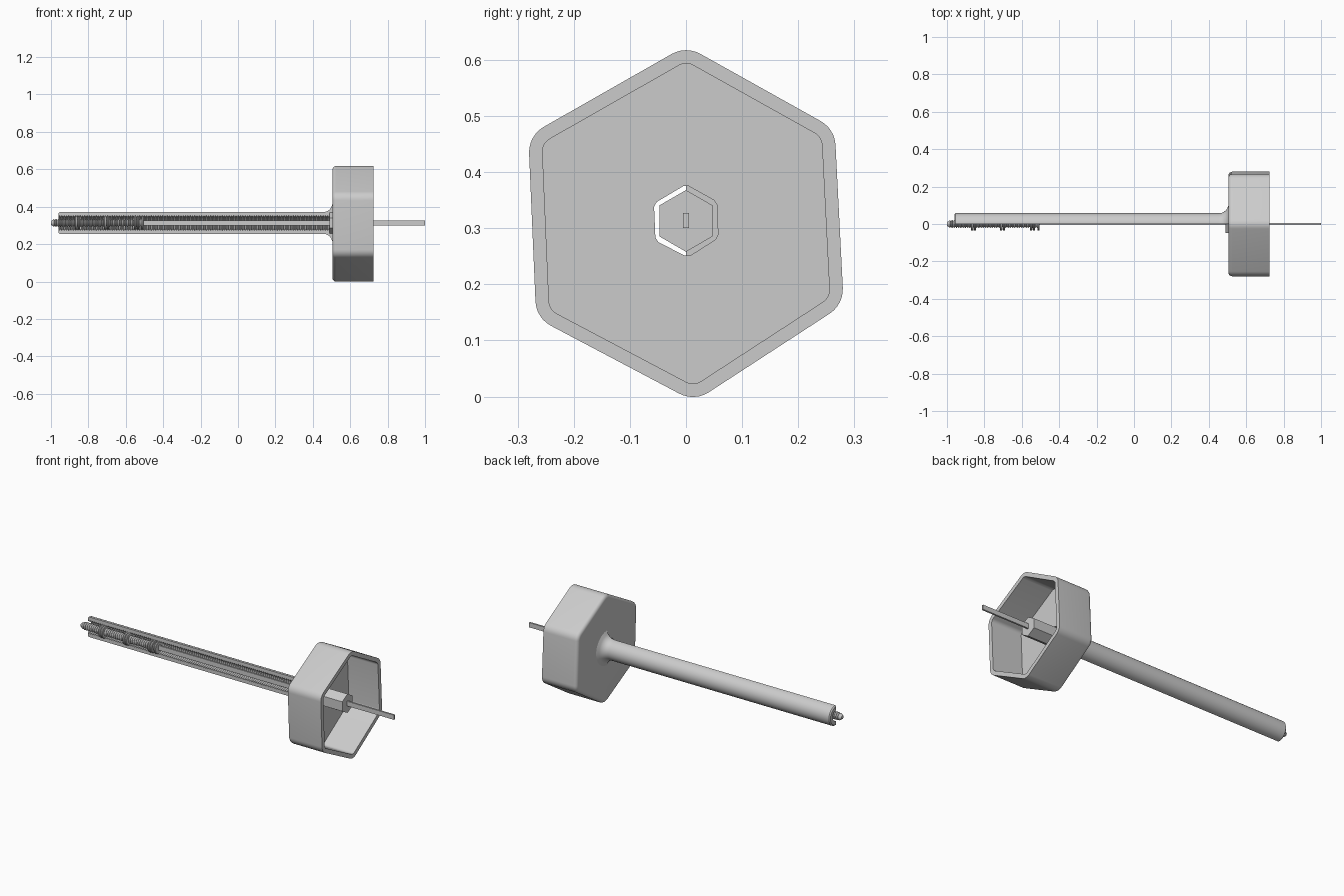
import bpy, bmesh, math
from mathutils import Vector

if "Cube" in bpy.data.objects:
    bpy.data.objects.remove(bpy.data.objects["Cube"])

CZ = 0.313  # height of the long axis


def make(name, loops, close_loop=True, close_sections=False, cap=False, smooth=True):
    """Skin a list of equal-length point loops."""
    bm = bmesh.new()
    rings = [[bm.verts.new(p) for p in lp] for lp in loops]
    n, m = len(rings[0]), len(rings)
    for i in range(m if close_sections else m - 1):
        a, b = rings[i], rings[(i + 1) % m]
        for j in range(n if close_loop else n - 1):
            k = (j + 1) % n
            bm.faces.new((a[j], a[k], b[k], b[j]))
    if cap:
        bm.faces.new(rings[0][::-1])
        bm.faces.new(rings[-1])
    bmesh.ops.recalc_face_normals(bm, faces=bm.faces)
    me = bpy.data.meshes.new(name)
    bm.to_mesh(me)
    bm.free()
    ob = bpy.data.objects.new(name, me)
    bpy.context.collection.objects.link(ob)
    if smooth:
        bpy.ops.object.select_all(action='DESELECT')
        ob.select_set(True)
        bpy.context.view_layer.objects.active = ob
        bpy.ops.object.shade_smooth_by_angle(angle=math.radians(30))
    return ob


def ring(x, r, n, sweep=2 * math.pi):
    steps = n if sweep > 6 else n - 1
    return [(x, r * math.sin(sweep * j / steps), CZ + r * math.cos(sweep * j / steps))
            for j in range(n)]


# --- hexagonal cup, open towards +x ---
HEX = [Vector(p) for p in ((0, .625), (.265, .477), (.281, .164),
                           (.015, -.009), (-.267, .14), (-.281, .465))]


def hex_loop(x, inset, rad, seg=7):
    """Rounded hexagon, offset inwards by inset."""
    pts = []
    for i, c in enumerate(HEX):
        d1 = (c - HEX[i - 1]).normalized()
        d2 = (HEX[(i + 1) % 6] - c).normalized()
        n1, n2 = Vector((-d1.y, d1.x)), Vector((-d2.y, d2.x))
        mid = (n1 + n2) / (1 + n1.dot(n2))
        centre = c - mid * (inset + rad)
        for k in range(seg):
            d = n1.slerp(n2, k / (seg - 1))
            p = centre + d * rad
            pts.append((x, p.x, p.y))
    return pts


def hole_loop(x, r):
    out = []
    for _, y, z in hex_loop(x, 0, .05):
        d = Vector((y, z - CZ)).normalized() * r
        out.append((x, d.x, CZ + d.y))
    return out


X0, X1, B = .505, .725, .02
cup = [hole_loop(X0, .062)]
for k in range(6):
    a = k / 5 * math.pi / 2
    ins = B * (1 - math.sin(a))
    cup.append(hex_loop(X0 + B * (1 - math.cos(a)), ins, .052 - ins))
cup += [hex_loop(X1, 0, .052), hex_loop(X1, .024, .026),
        hex_loop(X0 + .025, .024, .026), hole_loop(X0 + .025, .062)]
make("cup", cup, close_sections=True)

# --- half tube with flared root and ribbed bore ---
TX0, TX1, N = -.96, .51, 240
outer, inner = [], []
for i in range(N + 1):
    x = TX0 + (TX1 - TX0) * i / N
    t = min(max(x - .455, 0), .05)
    outer.append((x, .058 + .05 - math.sqrt(.05 ** 2 - t * t)))
    inner.append((x, .040 if i % 2 else .031))
outer[0] = (TX0, .052)
section = outer + inner[::-1]
tube = make("half_tube", [ring(x, r, 25, math.pi) for x, r in section],
            close_loop=False, close_sections=True)
# flat cut faces along both edges, built strip by strip
bm = bmesh.new()
bm.from_mesh(tube.data)
bm.verts.ensure_lookup_table()
M = len(section)
for e in (0, 24):
    for i in range(N):
        idx = (i, i + 1, M - 2 - i, M - 1 - i)
        bm.faces.new([bm.verts[q * 25 + e] for q in idx])
bmesh.ops.recalc_face_normals(bm, faces=bm.faces)
for ed in bm.edges:
    if ed.is_manifold and ed.calc_face_angle(0) > math.radians(30):
        ed.smooth = False
bm.to_mesh(tube.data)
bm.free()

# --- threaded screw with pointed tip ---
prof = [(-1.0, .010), (-.985, .020)]
x, i = -.979, 0
while x < -.505:
    prof.append((x, .022 if i % 2 else .015))
    x += .006
    i += 1
prof.append((-.505, .015))
make("threaded_screw", [ring(px, r, 20) for px, r in prof], cap=True)

# --- paired collars on the screw ---
for i, cx in enumerate((-.865, -.85, -.71, -.695, -.55, -.535, -.51)):
    p = [(cx - .006, .012), (cx - .006, .033), (cx - .003, .036),
         (cx + .003, .036), (cx + .006, .033), (cx + .006, .012)]
    make(f"collar_{i + 1}", [ring(px, r, 24) for px, r in p], cap=True)

# --- hexagonal shaft inside the cup ---
make("hex_shaft", [ring(.49, .055, 6), ring(.70, .055, 6)], cap=True, smooth=False)

# --- flat blade running along the axis ---
blade = [[(x, sy * .005, CZ + .001 + sz * .0135)
          for sy, sz in ((-1, -1), (1, -1), (1, 1), (-1, 1))] for x in (-.52, 1.0)]
make("flat_blade", blade, cap=True, smooth=False)
